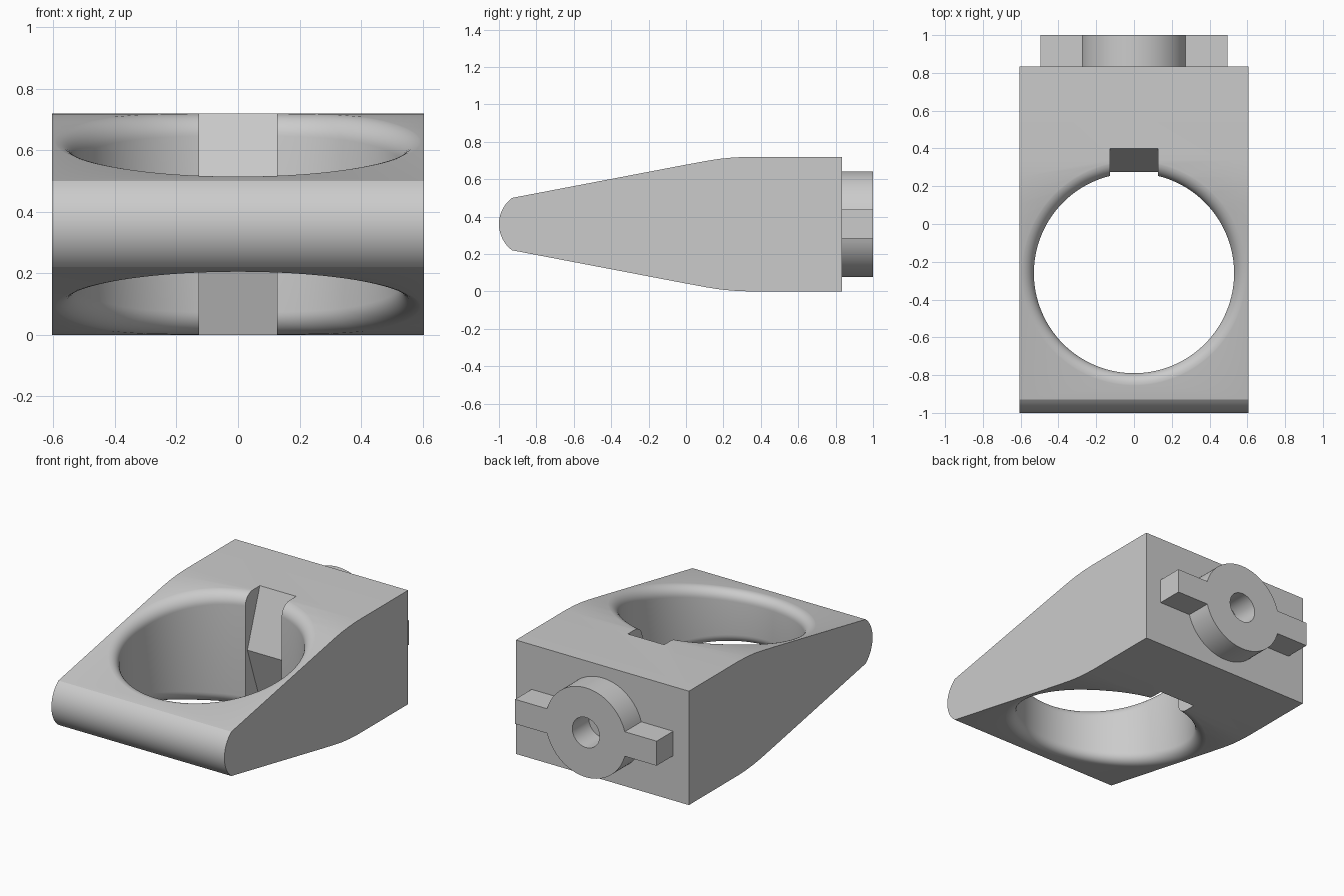
import bpy, bmesh, math
from mathutils import Vector

if "Cube" in bpy.data.objects:
    bpy.data.objects.remove(bpy.data.objects["Cube"])

H, MID = 0.72, 0.36          # body height and mid plane
HOLE_Y, HOLE_R, FILLET = -0.26, 0.53, 0.07

grey = bpy.data.materials.new("plain grey")
grey.diffuse_color = (0.6, 0.6, 0.6, 1)
grey.use_nodes = True
grey.node_tree.nodes["Principled BSDF"].inputs["Base Color"].default_value = grey.diffuse_color

# Upper outline of the body as (y, z)
TOP = [(-0.93, 0.5), (-0.03, 0.672), (0.04, 0.685), (0.11, 0.698),
       (0.18, 0.709), (0.25, 0.716), (0.34, H), (0.835, H)]


def top_z(y):
    """Height of the body's upper surface at y."""
    for (y0, z0), (y1, z1) in zip(TOP, TOP[1:]):
        if y <= y1:
            return z0 + (z1 - z0) * (y - y0) / (y1 - y0)
    return H


def finish(name, bm):
    bmesh.ops.recalc_face_normals(bm, faces=bm.faces)
    mesh = bpy.data.meshes.new(name)
    bm.to_mesh(mesh)
    bm.free()
    mesh.materials.append(grey)
    ob = bpy.data.objects.new(name, mesh)
    bpy.context.collection.objects.link(ob)
    return ob


def loft(name, rings):
    """Closed solid skinned through rings of equal point count."""
    bm = bmesh.new()
    vs = [[bm.verts.new(p) for p in ring] for ring in rings]
    n = len(vs[0])
    for a, b in zip(vs, vs[1:]):
        for i in range(n):
            j = (i + 1) % n
            bm.faces.new((a[i], a[j], b[j], b[i]))
    bm.faces.new(vs[0])
    bm.faces.new(vs[-1])
    return finish(name, bm)


def prism_x(name, pts, half):
    return loft(name, [[(x, y, z) for y, z in pts] for x in (-half, half)])


def prism_y(name, pts, y0, y1):
    return loft(name, [[(x, y, z) for x, z in pts] for y in (y0, y1)])


def cut(ob, cutter):
    mod = ob.modifiers.new("cut", 'BOOLEAN')
    mod.operation, mod.solver, mod.object = 'DIFFERENCE', 'EXACT', cutter
    bpy.context.view_layer.objects.active = ob
    bpy.ops.object.modifier_apply(modifier=mod.name)
    bpy.data.objects.remove(cutter)


def smooth(ob, degrees):
    bpy.ops.object.select_all(action='DESELECT')
    ob.select_set(True)
    bpy.context.view_layer.objects.active = ob
    bpy.ops.object.shade_smooth_by_angle(angle=math.radians(degrees))


# Wedge body with a rounded nose, symmetric about the mid plane
half_nose = TOP[0][1] - MID
sag = 0.07
rad = (half_nose ** 2 + sag ** 2) / (2 * sag)
span = math.asin(half_nose / rad)
nose = []
for k in range(1, 16):
    a = -span + 2 * span * k / 16
    nose.append((-1 + rad - rad * math.cos(a), MID + rad * math.sin(a)))
outline = nose + TOP + [(y, H - z) for y, z in reversed(TOP)]
body = prism_x("body", outline, 0.605)

# Round opening whose rims are filleted to follow the sloping faces
SEG, STEPS = 128, 10


def opening_ring(e, drop, side):
    ring = []
    for i in range(SEG):
        a = 2 * math.pi * i / SEG
        x, y = (HOLE_R + e) * math.cos(a), HOLE_Y + (HOLE_R + e) * math.sin(a)
        z = top_z(y) - drop
        ring.append((x, y, z if side > 0 else H - z))
    return ring


upper, lower = [], []
for k in range(STEPS + 1):
    t = math.pi / 2 * k / STEPS
    e, drop = FILLET * (1 - math.cos(t)), FILLET * (1 - math.sin(t))
    drop -= 0.0008 if k == STEPS else 0
    upper.append(opening_ring(e, drop, 1))
    lower.append(opening_ring(e, drop, -1))
upper.append([(x, y, 1.0) for x, y, z in upper[-1]])
lower.append([(x, y, -0.3) for x, y, z in lower[-1]])
cut(body, loft("opening_cutter", lower[::-1] + upper))

# Key notch behind the opening, with a back wall kinked at mid height
cut(body, prism_x("notch_cutter", [(0, -0.2), (0.469, -0.2), (0.275, MID),
                                   (0.469, 0.92), (0, 0.92)], 0.127))
smooth(body, 20)

# Rear coupling: round boss with two side bars and a centre bore
R, BAR, BAR_X = 0.2825, 0.0775, 0.495
a0 = math.asin(BAR / R)
arc = []
for k in range(41):
    a = a0 + (math.pi - 2 * a0) * k / 40
    arc.append((R * math.cos(a), R * math.sin(a)))
half = [(BAR_X, BAR)] + arc + [(-BAR_X, BAR)]
full = half + [(-x, -z) for x, z in half]
coupling = prism_y("rear_coupling", [(x, MID + z) for x, z in full], 0.835, 1.0)
bore = [(0.095 * math.cos(math.tau * k / 48), MID + 0.095 * math.sin(math.tau * k / 48))
        for k in range(48)]
cut(coupling, prism_y("bore_cutter", bore, 0.7, 1.1))
smooth(coupling, 25)
